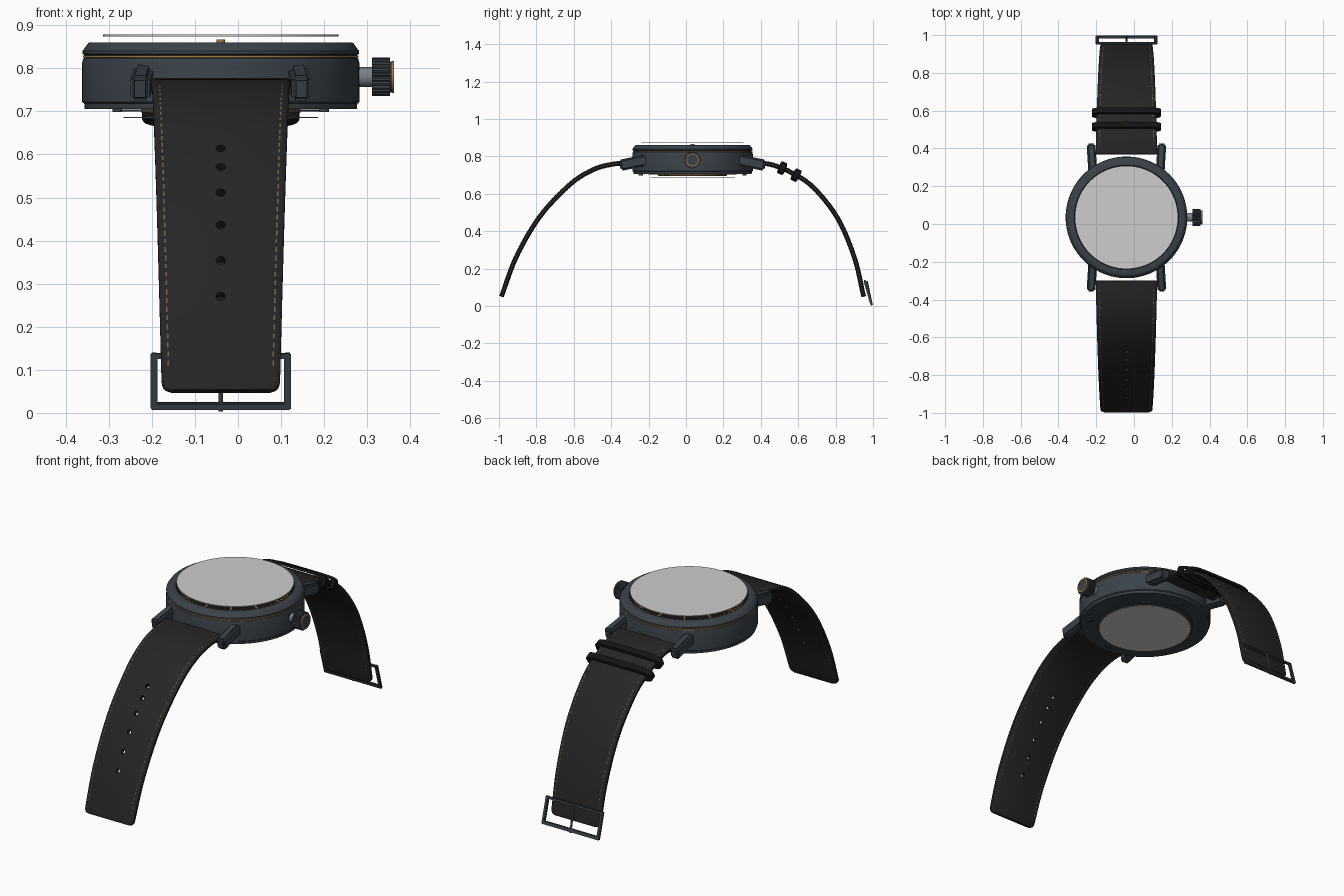
import bpy, bmesh, math
from mathutils import Vector, Matrix

if "Cube" in bpy.data.objects:
    bpy.data.objects.remove(bpy.data.objects["Cube"])

CX, CY = -0.04, 0.035          # case axis


def material(name, rgb):
    m = bpy.data.materials.new(name)
    m.use_nodes = True
    lin = [((c / 255 + 0.055) / 1.055) ** 2.4 for c in rgb] + [1]
    m.diffuse_color = lin
    m.node_tree.nodes["Principled BSDF"].inputs["Base Color"].default_value = lin
    return m


SLATE = material("slate metal", (58, 66, 73))
LEATHER = material("black leather", (37, 37, 37))
BLACK = material("deep black", (20, 20, 21))
GOLD = material("gold", (160, 125, 62))
GLASS = material("pale glass", (205, 205, 205))
STEEL = material("steel", (120, 128, 136))
THREAD = material("tan thread", (112, 98, 72))


def finish(name, bm, mat, smooth=True):
    bmesh.ops.recalc_face_normals(bm, faces=bm.faces)
    me = bpy.data.meshes.new(name)
    bm.to_mesh(me)
    bm.free()
    ob = bpy.data.objects.new(name, me)
    bpy.context.collection.objects.link(ob)
    me.materials.append(mat)
    if smooth:
        bpy.ops.object.select_all(action='DESELECT')
        ob.select_set(True)
        bpy.context.view_layer.objects.active = ob
        bpy.ops.object.shade_smooth_by_angle(angle=math.radians(35))
    return ob


def lathe(name, profile, mat, segs=96):
    """Revolve (radius, z) points about the case axis."""
    bm = bmesh.new()
    vs = [bm.verts.new((CX + r, CY, z)) for r, z in profile]
    edges = [bm.edges.new(p) for p in zip(vs, vs[1:])]
    bmesh.ops.spin(bm, geom=vs + edges, cent=(CX, CY, 0), axis=(0, 0, 1),
                   angle=math.tau, steps=segs, use_merge=True)
    bmesh.ops.remove_doubles(bm, verts=bm.verts, dist=1e-5)
    return finish(name, bm, mat)


def add_box(bm, size, matrix):
    bmesh.ops.create_cube(bm, size=1, matrix=matrix @ Matrix.Diagonal((*size, 1)))


def add_rod(bm, a, b, r, segs=16):
    a, b = Vector(a), Vector(b)
    rot = (b - a).to_track_quat('Z', 'Y').to_matrix().to_4x4()
    return bmesh.ops.create_cone(bm, cap_ends=True, segments=segs, radius1=r, radius2=r,
                                 depth=(b - a).length, matrix=Matrix.Translation((a + b) / 2) @ rot)


def loft(name, rings, mat, closed=False):
    """Skin a list of equal rings of points."""
    bm = bmesh.new()
    vr = [[bm.verts.new(p) for p in ring] for ring in rings]
    n = len(rings[0])
    for a, b in zip(vr, vr[1:] + ([vr[0]] if closed else [])):
        for i in range(n):
            bm.faces.new((a[i], a[(i + 1) % n], b[(i + 1) % n], b[i]))
    if not closed:
        bm.faces.new(vr[0])
        bm.faces.new(vr[-1])
    return finish(name, bm, mat)


class Path:
    """Smooth strap centre line in the y-z plane, measured by arc length."""
    def __init__(self, pts):
        p = [Vector((CX, y, z)) for y, z in pts]
        p = [2 * p[0] - p[1]] + p + [2 * p[-1] - p[-2]]
        self.pts = []
        for a, b, c, d in zip(p, p[1:], p[2:], p[3:]):
            for k in range(16):
                t = k / 16
                self.pts.append(0.5 * (2 * b + (c - a) * t + (2 * a - 5 * b + 4 * c - d) * t * t
                                       + (3 * b - a - 3 * c + d) * t ** 3))
        self.pts.append(p[-2])
        self.lens = [0]
        for a, b in zip(self.pts, self.pts[1:]):
            self.lens.append(self.lens[-1] + (b - a).length)
        self.length = self.lens[-1]

    def frame(self, s):
        """Matrix whose axes are x, along the strap, and outward."""
        i = max(k for k in range(len(self.pts) - 1) if self.lens[k] <= s or k == 0)
        a, b = self.pts[i], self.pts[i + 1]
        pos = a.lerp(b, (s - self.lens[i]) / (b - a).length)
        t = (self.pts[min(i + 2, len(self.pts) - 1)] - self.pts[max(i - 1, 0)]).normalized()
        n = Vector((0, -t.z, t.y)) * (1 if t.y > 0 else -1)
        m = Matrix((Vector((1, 0, 0)), t, n)).transposed().to_4x4()
        m.translation = pos
        return m

    def at(self, key, axis):
        """Arc length where the given axis first passes the key value."""
        return min(zip(self.pts, self.lens), key=lambda q: abs(q[0][axis] - key))[1]


def half_width(path, s):
    return 0.163 - 0.026 * s / path.length


def strap(name, path):
    rings, count = [], 60
    stops = [path.length * i / count for i in range(count)]
    stops += [path.length - d for d in (0.01, 0.006, 0.003, 0.0)]
    for s in sorted(stops):
        w = half_width(path, s)
        d = 0.025 - min(path.length - s, 0.025)
        w -= 0.018 * (1 - math.sqrt(max(0, 1 - (d / 0.025) ** 2)))
        sec = [(w, .006), (w - .004, .010), (w - .012, .0125)]
        sec += [(-x, z) for x, z in reversed(sec)]
        sec += [(x, -z) for x, z in reversed(sec)]
        m = path.frame(s)
        rings.append([m @ Vector((x, 0, z)) for x, z in sec])
    ob = loft(name, rings, LEATHER)
    # stitching along both edges
    bm = bmesh.new()
    s = 0.05
    while s < path.length - 0.05:
        for side in (-1, 1):
            off = side * (half_width(path, s) - 0.017)
            add_box(bm, (.0035, .013, .0262), path.frame(s) @ Matrix.Translation((off, 0, 0)))
        s += 0.022
    finish(name + "_stitching", bm, THREAD, False)
    return ob


# straps
front = Path([(-.30, .765), (-.40, .757), (-.5, .727), (-.62, .65), (-.78, .48), (-.906, .265), (-.987, .05)])
back = Path([(.37, .765), (.46, .755), (.56, .715), (.68, .635), (.81, .47), (.90, .26), (.95, .05)])
front_strap = strap("front_strap", front)
strap("back_strap", back)

# buckle holes punched through the front strap
bm = bmesh.new()
for z in (.61, .56, .50, .43, .35, .265):
    m = front.frame(front.at(z, 2))
    bmesh.ops.create_cone(bm, cap_ends=True, segments=16, radius1=.011, radius2=.011, depth=.08, matrix=m)
cutter = finish("hole_cutter", bm, BLACK, False)
cutter.hide_render = True
mod = front_strap.modifiers.new("holes", 'BOOLEAN')
mod.operation, mod.object, mod.solver = 'DIFFERENCE', cutter, 'EXACT'
bpy.context.view_layer.objects.active = front_strap
bpy.ops.object.modifier_apply(modifier="holes")
bpy.data.objects.remove(cutter)

# keeper loops round the back strap
for name, y in (("inner_keeper", .515), ("outer_keeper", .585)):
    m = back.frame(back.at(y, 1))
    rings = []
    for i in range(48):
        a = math.tau * i / 48
        c, s = math.cos(a), math.sin(a)
        x = math.copysign(abs(c) ** .35, c)
        z = math.copysign(abs(s) ** .5, s)
        prof = [(1, -.015), (1, .015), (0, .019), (0, -.019)]
        rings.append([m @ Vector((x * (.168 + .015 * k), v, z * (.022 + .012 * k))) for k, v in prof])
    loft(name, rings, BLACK, closed=True)

# buckle frame, cross bar and tongue
bm = bmesh.new()
top, low = Vector((CX, .957, .132)), Vector((CX, .990, .016))
side = Vector((.155, 0, 0))
tilt = Matrix.Rotation(math.atan2(low.y - top.y, top.z - low.z), 4, 'X')
for sx in (-1, 1):
    add_box(bm, (.017, .014, .135), Matrix.Translation((top + low) / 2 + sx * side) @ tilt)
for p, h in ((top, .012), (low, .018)):
    add_box(bm, (.325, .014, h), Matrix.Translation(p) @ tilt)
bmesh.ops.bevel(bm, geom=bm.edges[:], offset=.003, segments=2, affect='EDGES')
add_rod(bm, top + Vector((0, .010, 0)), low + Vector((0, .004, -.012)), .005)
finish("buckle", bm, SLATE)

# case, with dial well above and movement well below
lathe("case", [(0, .725), (.225, .725), (.232, .705), (.316, .705), (.317, .718), (.322, .722),
               (.322, .812), (.319, .823), (.316, .825), (.316, .831), (.321, .833), (.321, .840),
               (.308, .858), (.304, .860), (.276, .860), (.272, .835), (0, .835)], SLATE)
lathe("accent_ring", [(.310, .825), (.3195, .825), (.3195, .830), (.310, .830), (.310, .825)], GOLD)
lathe("top_glass", [(0, .874), (.273, .874), (.273, .878), (0, .878)], GLASS)
lathe("back_glass", [(0, .684), (.226, .684), (.226, .687), (0, .687)], GLASS)
lathe("back_rim", [(.205, .700), (.236, .700), (.236, .704), (.205, .704), (.205, .700)], SLATE)
lathe("movement", [(0, .728), (.185, .728), (.185, .697), (.165, .694), (0, .694)], GOLD)
lathe("dial", [(0, .8355), (.268, .8355), (.268, .840), (0, .840)], BLACK)

# dial markers, hands and pin
bm = bmesh.new()
for i in range(60):
    big = i % 5 == 0
    rot = Matrix.Translation((CX, CY, .843)) @ Matrix.Rotation(math.tau * i / 60, 4, 'Z')
    add_box(bm, (.05 if big else .02, .010 if big else .004, .008),
            rot @ Matrix.Translation((.235 if big else .25, 0, 0)))
for length, ang, z in ((.13, 2.6, .852), (.20, .5, .857)):
    rot = Matrix.Translation((CX, CY, z)) @ Matrix.Rotation(ang, 4, 'Z')
    add_box(bm, (length, .012, .003), rot @ Matrix.Translation((length / 2 - .02, 0, 0)))
add_rod(bm, (CX, CY, .84), (CX, CY, .867), .010)
finish("dial_markers_and_hands", bm, GOLD)

# case back screws
bm = bmesh.new()
for i in range(6):
    a = math.tau * (i + .5) / 6
    x, y = CX + .277 * math.cos(a), CY + .277 * math.sin(a)
    add_rod(bm, (x, y, .699), (x, y, .71), .011)
finish("case_back_screws", bm, SLATE)

# four sloping lugs and their spring bars
for end, word in ((-1, "front"), (1, "back")):
    for sx, hand in ((-1, "right"), (1, "left")):
        bm = bmesh.new()
        add_box(bm, (.046, .185, .060), Matrix.Translation((CX + sx * .182, CY + end * .2975, .770))
                @ Matrix.Rotation(-end * .2, 4, 'X') @ Matrix.Rotation(-end * sx * .06, 4, 'Z'))
        bmesh.ops.bevel(bm, geom=bm.edges[:], offset=.010, segments=3, affect='EDGES')
        finish(f"{word}_{hand}_lug", bm, SLATE)
    bm = bmesh.new()
    add_rod(bm, (CX - .18, CY + end * .345, .763), (CX + .18, CY + end * .345, .763), .009)
    finish(f"{word}_spring_bar", bm, STEEL)

# crown: stem, ribbed wheel and gold ring
bm = bmesh.new()
add_rod(bm, (.26, CY, .78), (.32, CY, .78), .023, 24)
finish("crown_stem", bm, STEEL)
bm = bmesh.new()
add_rod(bm, (.311, CY, .78), (.353, CY, .78), .045, 72)
for v in bm.verts:
    a = math.atan2(v.co.z - .78, v.co.y - CY)
    if round(a / math.tau * 72) % 3 == 0:
        v.co.y, v.co.z = CY + (v.co.y - CY) * .9, .78 + (v.co.z - .78) * .9
add_rod(bm, (.35, CY, .78), (.360, CY, .78), .036, 32)
finish("crown_wheel", bm, SLATE)
ring = []
for i in range(40):
    a = math.tau * i / 40
    ring.append([Vector((x, CY + r * math.cos(a), .78 + r * math.sin(a)))
                 for r, x in ((.030, .358), (.037, .358), (.037, .362), (.030, .362))])
loft("crown_ring", ring, GOLD, closed=True)
